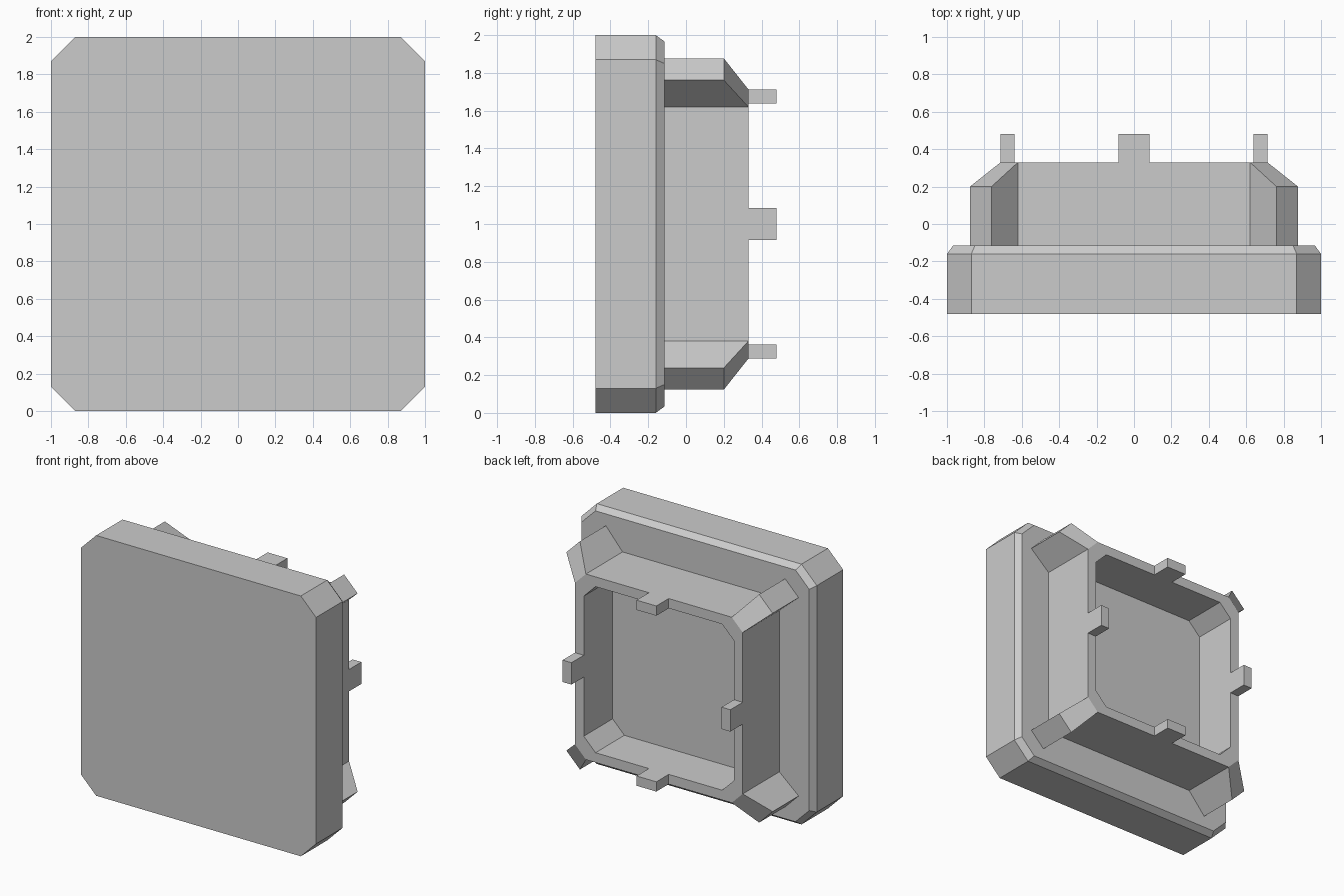
import bpy, bmesh
from mathutils import Matrix

if "Cube" in bpy.data.objects:
    bpy.data.objects.remove(bpy.data.objects["Cube"])

CZ = 1.0  # height of the centre axis


def make_object(name, bm):
    bmesh.ops.recalc_face_normals(bm, faces=bm.faces)
    mesh = bpy.data.meshes.new(name)
    bm.to_mesh(mesh)
    bm.free()
    obj = bpy.data.objects.new(name, mesh)
    bpy.context.collection.objects.link(obj)
    return obj


def octagon(bm, half, chamfer, y):
    """Square loop with cut corners, facing along y."""
    a, b = half, half - chamfer
    pts = [(b, a), (a, b), (a, -b), (b, -a), (-b, -a), (-a, -b), (-a, b), (-b, a)]
    return [bm.verts.new((x, y, z + CZ)) for x, z in pts]


def loft(name, sections):
    """Join octagon loops into a closed skin, capped at both ends."""
    bm = bmesh.new()
    loops = [octagon(bm, *s) for s in sections]
    for p, q in zip(loops, loops[1:]):
        for i in range(8):
            j = (i + 1) % 8
            bm.faces.new((p[i], p[j], q[j], q[i]))
    bm.faces.new(loops[0])
    bm.faces.new(loops[-1])
    return make_object(name, bm)


def turn(quarter):
    """Rotation about the centre axis by quarter turns."""
    c = Matrix.Translation((0, 0, CZ))
    return c @ Matrix.Rotation(quarter * 1.5707963268, 4, 'Y')


# Front plate with bevelled back edge, stepping into a hollow square socket
loft("plate_and_socket", [
    (1.0, 0.13, -0.48),
    (1.0, 0.13, -0.16),
    (0.967, 0.117, -0.115),
    (0.713, 0.093, -0.115),
    (0.713, 0.093, 0.33),
    (0.638, 0.10, 0.33),
    (0.638, 0.10, -0.02),
])

inner = [(0.62, 0.713), (0.713, 0.62)]
outer = [(0.762, 0.877), (0.877, 0.762)]
for k in range(4):
    # Corner brace with sloped top
    bm = bmesh.new()
    base = [bm.verts.new((x, -0.115, z)) for x, z in inner + outer[::-1]]
    top = [bm.verts.new((x, 0.33, z)) for x, z in inner]
    top += [bm.verts.new((x, 0.20, z)) for x, z in outer[::-1]]
    bm.faces.new(base)
    bm.faces.new(top)
    for i in range(4):
        j = (i + 1) % 4
        bm.faces.new((base[i], base[j], top[j], top[i]))
    bm.transform(turn(k))
    make_object(f"corner_brace_{k + 1}", bm)

    # Locking tab in the middle of each rim side
    bm = bmesh.new()
    bmesh.ops.create_cube(bm, size=1)
    bm.transform(turn(k) @ Matrix.Translation((0, 0.405, 0.6755))
                 @ Matrix.Diagonal((0.168, 0.15, 0.075, 1)))
    make_object(f"rim_tab_{k + 1}", bm)
